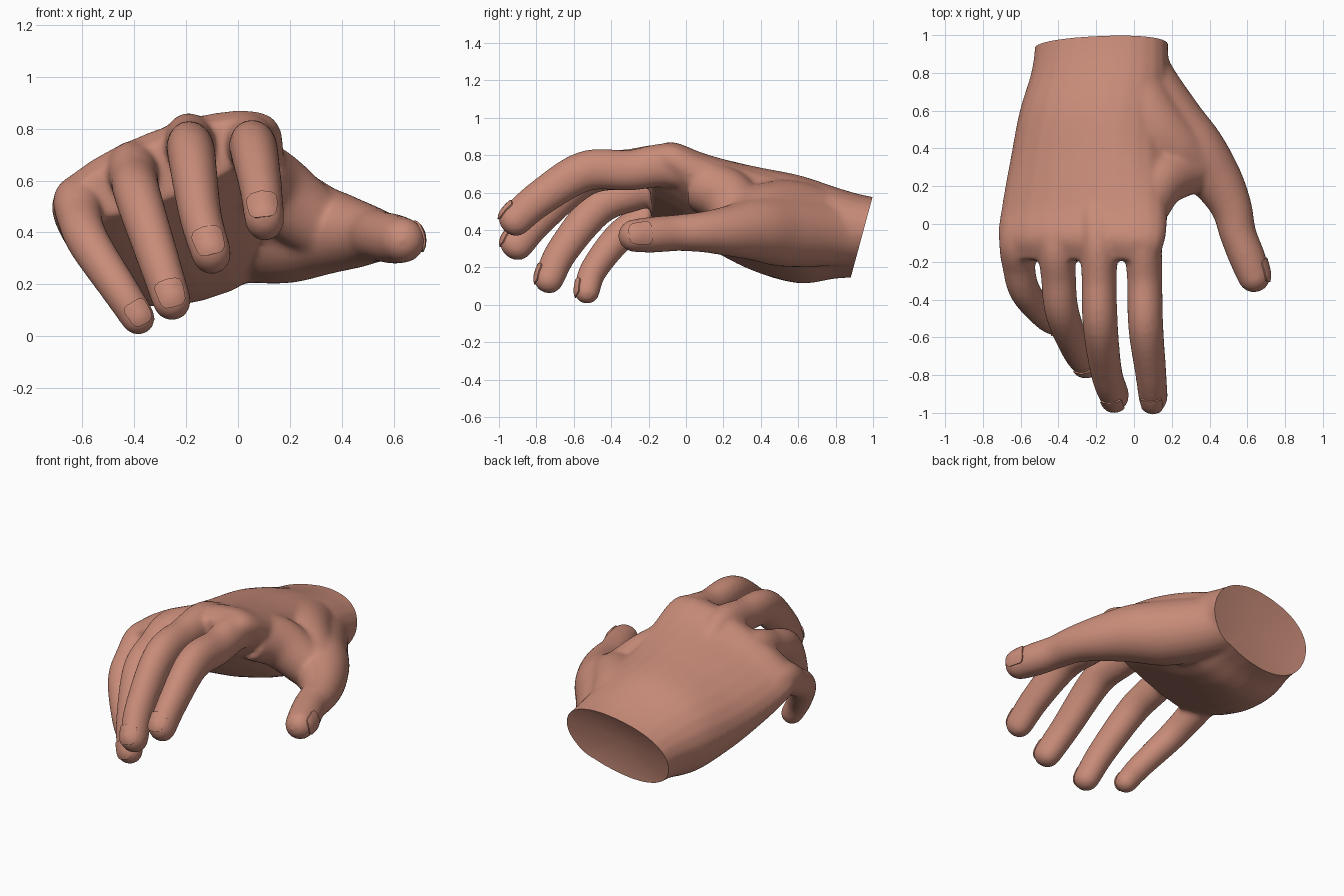
import bpy, bmesh, math
from mathutils import Vector
from mathutils.bvhtree import BVHTree

cube = bpy.data.objects.get("Cube")
if cube:
    bpy.data.objects.remove(cube, do_unlink=True)

skin = bpy.data.materials.new("warm skin")
skin.use_nodes = True
tone = (0.58, 0.26, 0.19, 1)
skin.diffuse_color = tone
skin.node_tree.nodes["Principled BSDF"].inputs["Base Color"].default_value = tone

SIDES = 24
ANGLES = [2 * math.pi * i / SIDES for i in range(SIDES)]


def smooth_path(points, steps=6):
    """Catmull-Rom samples through points of any dimension."""
    p = [Vector(q) for q in points]
    p = [2 * p[0] - p[1]] + p + [2 * p[-1] - p[-2]]
    out = []
    for a, b, c, d in zip(p, p[1:], p[2:], p[3:]):
        for k in range(steps):
            t = k / steps
            out.append(0.5 * (2 * b + (c - a) * t + (2 * a - 5 * b + 4 * c - d) * t ** 2
                              + (3 * b - a - 3 * c + d) * t ** 3))
    return out + [p[-2]]


def loft(bm, rings):
    """Skin a list of rings into a closed solid."""
    loops = [[bm.verts.new(v) for v in ring] for ring in rings]
    for lo, hi in zip(loops, loops[1:]):
        for i in range(SIDES):
            j = (i + 1) % SIDES
            bm.faces.new((lo[i], lo[j], hi[j], hi[i]))
    bm.faces.new(loops[0][::-1])
    bm.faces.new(loops[-1])


def frame(direction, ref):
    t = direction.normalized()
    n = (ref - ref.dot(t) * t).normalized()
    return t, n, t.cross(n)


def digit(bm, points, ref, depth):
    """Tapered finger with a rounded tip; returns the tip for its nail."""
    path = smooth_path(points)
    end = path[-1]
    t = (end - path[-3]).to_3d().normalized()
    r = end[3]
    for k in (0.3, 0.55, 0.75, 0.9, 0.98):
        tip = end.to_3d() + t * r * k
        path.append(Vector((*tip, r * math.sqrt(1 - k * k))))
    rings = []
    for i, p in enumerate(path):
        d = (path[min(i + 1, len(path) - 1)] - path[max(i - 1, 0)]).to_3d()
        _, n, s = frame(d, ref)
        rings.append([p.to_3d() + p[3] * (n * depth * math.sin(a) + s * math.cos(a)) for a in ANGLES])
    loft(bm, rings)
    return end.to_3d(), t, r, ref


bm = bmesh.new()

# Palm and wrist: y, centre x, centre z, half width, half thickness, roll
palm = [(1.15, -0.172, 0.33, 0.36, 0.21, 12), (0.95, -0.172, 0.365, 0.358, 0.21, 12),
        (0.8, -0.18, 0.385, 0.37, 0.232, 13), (0.6, -0.21, 0.405, 0.4, 0.275, 15),
        (0.35, -0.235, 0.465, 0.43, 0.25, 18), (0.1, -0.26, 0.56, 0.46, 0.195, 20),
        (-0.07, -0.275, 0.635, 0.47, 0.165, 21), (-0.19, -0.275, 0.645, 0.43, 0.11, 22)]
rings = []
for y, cx, cz, a, b, roll in smooth_path(palm):
    c, s = math.cos(math.radians(roll)), math.sin(math.radians(roll))
    ring = []
    for ang in ANGLES:
        u = a * math.copysign(abs(math.cos(ang)) ** 0.9, math.cos(ang))
        v = b * math.copysign(abs(math.sin(ang)) ** 0.9, math.sin(ang))
        ring.append(Vector((cx + u * c - v * s, y, cz + u * s + v * c)))
    rings.append(ring)
loft(bm, rings)

# Fingers and thumb: x, y, z, radius
back = Vector((-0.1, -1, 0.6))
outward = Vector((1, 0, 0.15))
digits = {
    "index": ([(0.03, 0.15, 0.66, 0.09), (0.045, -0.08, 0.745, 0.1), (0.057, -0.3, 0.72, 0.093),
               (0.062, -0.54, 0.715, 0.093), (0.088, -0.78, 0.57, 0.083), (0.102, -0.92, 0.45, 0.077)], back, 1.18),
    "middle": ([(-0.19, 0.15, 0.65, 0.09), (-0.185, -0.08, 0.74, 0.1), (-0.184, -0.3, 0.725, 0.093),
                (-0.178, -0.54, 0.69, 0.093), (-0.145, -0.79, 0.465, 0.083), (-0.103, -0.91, 0.32, 0.078)], back, 1.18),
    "ring": ([(-0.38, 0.15, 0.57, 0.09), (-0.405, -0.1, 0.645, 0.1), (-0.4, -0.28, 0.6, 0.093),
              (-0.38, -0.47, 0.52, 0.09), (-0.305, -0.66, 0.29, 0.081), (-0.255, -0.735, 0.135, 0.075)], back, 1.08),
    "little": ([(-0.56, 0.12, 0.47, 0.09), (-0.61, -0.08, 0.52, 0.102), (-0.61, -0.22, 0.455, 0.088),
                (-0.575, -0.36, 0.36, 0.082), (-0.46, -0.495, 0.185, 0.073), (-0.385, -0.53, 0.07, 0.067)], back, 1.03),
    "thumb": ([(-0.03, 0.95, 0.38, 0.17), (0.04, 0.76, 0.385, 0.18), (0.18, 0.53, 0.395, 0.192),
               (0.32, 0.38, 0.405, 0.172), (0.44, 0.23, 0.395, 0.137), (0.515, 0.09, 0.39, 0.11),
               (0.55, -0.05, 0.385, 0.098), (0.6, -0.18, 0.375, 0.097), (0.635, -0.275, 0.37, 0.089)], outward, 1.0),
}
tips = {name: digit(bm, *spec) for name, spec in digits.items()}

# Webs of skin from the palm and the index knuckle to the thumb
for web in ([(-0.03, 0.8, 0.44, 0.16), (0.07, 0.57, 0.49, 0.175), (0.19, 0.42, 0.48, 0.17), (0.3, 0.33, 0.44, 0.15)],
            [(0.04, 0.08, 0.64, 0.14), (0.13, 0.23, 0.57, 0.15), (0.28, 0.29, 0.45, 0.135)]):
    digit(bm, web, Vector((0, 0, 1)), 1.0)

bmesh.ops.recalc_face_normals(bm, faces=bm.faces)
mesh = bpy.data.meshes.new("hand")
bm.to_mesh(mesh)
bm.free()
hand = bpy.data.objects.new("hand", mesh)
bpy.context.collection.objects.link(hand)

# Fuse the parts into one soft skin
fuse = hand.modifiers.new("fuse", 'REMESH')
fuse.mode = 'VOXEL'
fuse.voxel_size = 0.011
soften = hand.modifiers.new("soften", 'SMOOTH')
soften.factor = 0.5
soften.iterations = 26
graph = bpy.context.evaluated_depsgraph_get()
fused = bpy.data.meshes.new_from_object(hand.evaluated_get(graph))
hand.modifiers.clear()
hand.data = fused

# Slanted wrist cut with a slightly hollow end
bm = bmesh.new()
bm.from_mesh(fused)
cut = bmesh.ops.bisect_plane(bm, geom=bm.verts[:] + bm.edges[:] + bm.faces[:], plane_co=(0, 0.94, 0.365),
                             plane_no=(0, 0.96, -0.26), clear_outer=True)
rim = [e for e in cut["geom_cut"] if isinstance(e, bmesh.types.BMEdge)]
cap = bmesh.ops.holes_fill(bm, edges=rim, sides=0)["faces"]
bmesh.ops.recalc_face_normals(bm, faces=bm.faces)
bmesh.ops.poke(bm, faces=cap, offset=-0.05)
bm.to_mesh(fused)
tree = BVHTree.FromBMesh(bm)
bm.free()


def finish(obj):
    obj.data.materials.clear()
    obj.data.materials.append(skin)
    bpy.ops.object.select_all(action='DESELECT')
    obj.select_set(True)
    bpy.context.view_layer.objects.active = obj
    bpy.ops.object.shade_smooth_by_angle(angle=math.radians(40))


finish(hand)

# Nails: rounded plates laid onto the fingertips
for name, (centre, t, r, ref) in tips.items():
    t, n, s = frame(t, ref)
    bm = bmesh.new()
    loops = []
    for size, lift in ((0.02, 0.008), (0.4, 0.008), (0.75, 0.008), (0.98, 0.008), (1, -0.001)):
        loop = []
        for a in ANGLES:
            cx, sy = math.cos(a), math.sin(a)
            u = 0.66 * r * size * math.copysign(abs(cx) ** 0.65, cx)
            v = 0.72 * r * size * math.copysign(abs(sy) ** 0.65, sy)
            aim = centre + s * u + t * (v - 0.1 * r) + n * r
            hit, normal, _, _ = tree.find_nearest(aim - n * (u * u + v * v) / (2 * r))
            loop.append(hit + normal * lift)
        loops.append(loop)
    loft(bm, loops)
    bmesh.ops.delete(bm, geom=[f for f in bm.faces if len(f.verts) == SIDES][1:], context='FACES_ONLY')
    bmesh.ops.recalc_face_normals(bm, faces=bm.faces)
    if sum(f.normal.dot(n) for f in bm.faces) < 0:
        bmesh.ops.reverse_faces(bm, faces=bm.faces)
    nail_mesh = bpy.data.meshes.new(name + "_nail")
    bm.to_mesh(nail_mesh)
    bm.free()
    nail = bpy.data.objects.new(name + "_nail", nail_mesh)
    bpy.context.collection.objects.link(nail)
    finish(nail)
